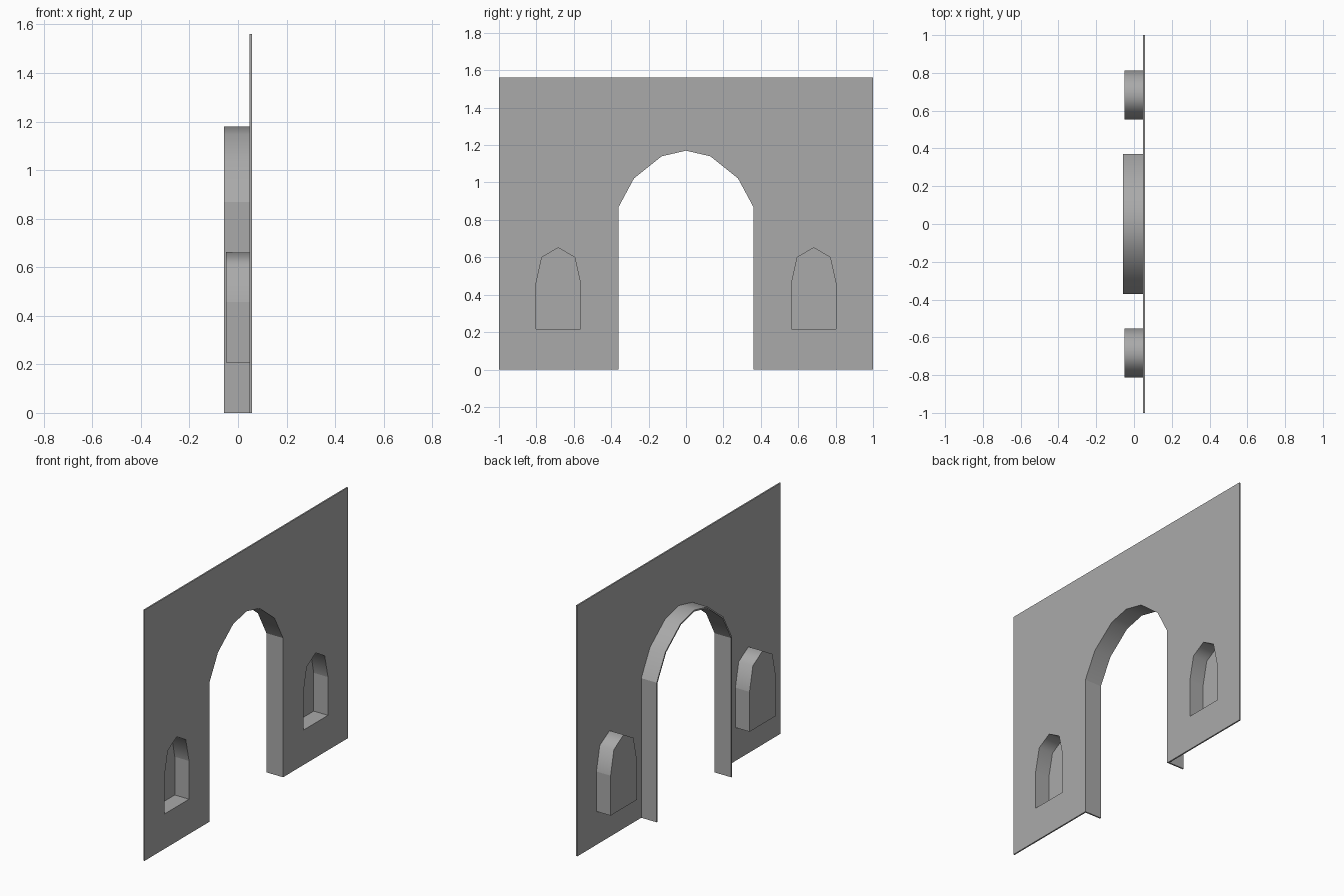
import bpy, bmesh, math
from mathutils import Vector

cube = bpy.data.objects.get("Cube")
if cube:
    bpy.data.objects.remove(cube, do_unlink=True)

FRONT = 0.057      # wall face
THICK = 0.009      # shell thickness
HEIGHT = 1.56
NICHE_Y = 0.683

grey = bpy.data.materials.new("stone grey")
grey.use_nodes = True
colour = (0.4, 0.4, 0.4, 1)
grey.diffuse_color = colour
grey.node_tree.nodes["Principled BSDF"].inputs["Base Color"].default_value = colour


def mirrored(half, apex):
    """Symmetric (y, z) outline, counter-clockwise from the +y foot."""
    return half + [apex] + [(-y, z) for y, z in reversed(half)]


ARCH_SPRING, NICHE_SPRING = 0.866, 0.455
arch = mirrored([(0.362, 0), (0.362, ARCH_SPRING), (0.278, 1.022), (0.13, 1.14)],
                (0, 1.17))
niche = mirrored([(0.12, 0.217), (0.12, NICHE_SPRING), (0.088, 0.6)], (0, 0.651))


def finish(name, bm, offset, smooth_above=None):
    """Turn the sheet into a thin shell; smooth only the curved head."""
    mesh = bpy.data.meshes.new(name)
    bm.to_mesh(mesh)
    bm.free()
    obj = bpy.data.objects.new(name, mesh)
    bpy.context.collection.objects.link(obj)
    mesh.materials.append(grey)
    bpy.ops.object.select_all(action='DESELECT')
    obj.select_set(True)
    bpy.context.view_layer.objects.active = obj
    mod = obj.modifiers.new("shell", 'SOLIDIFY')
    mod.thickness = THICK
    mod.offset = offset
    mod.use_even_offset = True
    bpy.ops.object.modifier_apply(modifier=mod.name)
    if smooth_above is not None:
        bpy.ops.object.shade_smooth_by_angle(angle=math.radians(65))
        for p in obj.data.polygons:
            p.use_smooth = p.center.z > smooth_above and abs(p.normal.x) < 0.5
    return obj


def lining(name, outline, y0, back, closed, spring):
    """Strip swept through the wall along an outline, with a back if closed."""
    bm = bmesh.new()
    rear = [bm.verts.new((back, y + y0, z)) for y, z in outline]
    front = [bm.verts.new((FRONT, y + y0, z)) for y, z in outline]
    n = len(outline)
    for i in range(n if closed else n - 1):
        j = (i + 1) % n
        bm.faces.new((rear[i], rear[j], front[j], front[i]))
    if closed:
        bm.faces.new(rear[::-1])
    return finish(name, bm, 1, spring)


# Wall sheet with the arch cut from its foot and two niche openings
bm = bmesh.new()


def loop(points):
    vs = [bm.verts.new((FRONT, y, z)) for y, z in points]
    for a, b in zip(vs, vs[1:] + vs[:1]):
        bm.edges.new((a, b))


loop([(1, 0), (1, HEIGHT), (-1, HEIGHT), (-1, 0)]
     + [(y * 1.006, z * 1.006) for y, z in reversed(arch)])
for side in (-1, 1):
    loop([(y * 1.03 + side * NICHE_Y, 0.434 + (z - 0.434) * 1.02) for y, z in niche])
bmesh.ops.triangle_fill(bm, use_beauty=True, edges=bm.edges[:], normal=Vector((1, 0, 0)))
bm.normal_update()
for f in bm.faces:
    if f.normal.x < 0:
        f.normal_flip()
finish("wall", bm, -1)

# Arch lining and the two niches
lining("arch_lining", arch, 0, -0.058, False, ARCH_SPRING)
for name, side in (("front_niche", -1), ("back_niche", 1)):
    lining(name, niche, side * NICHE_Y, -0.041, True, NICHE_SPRING)
